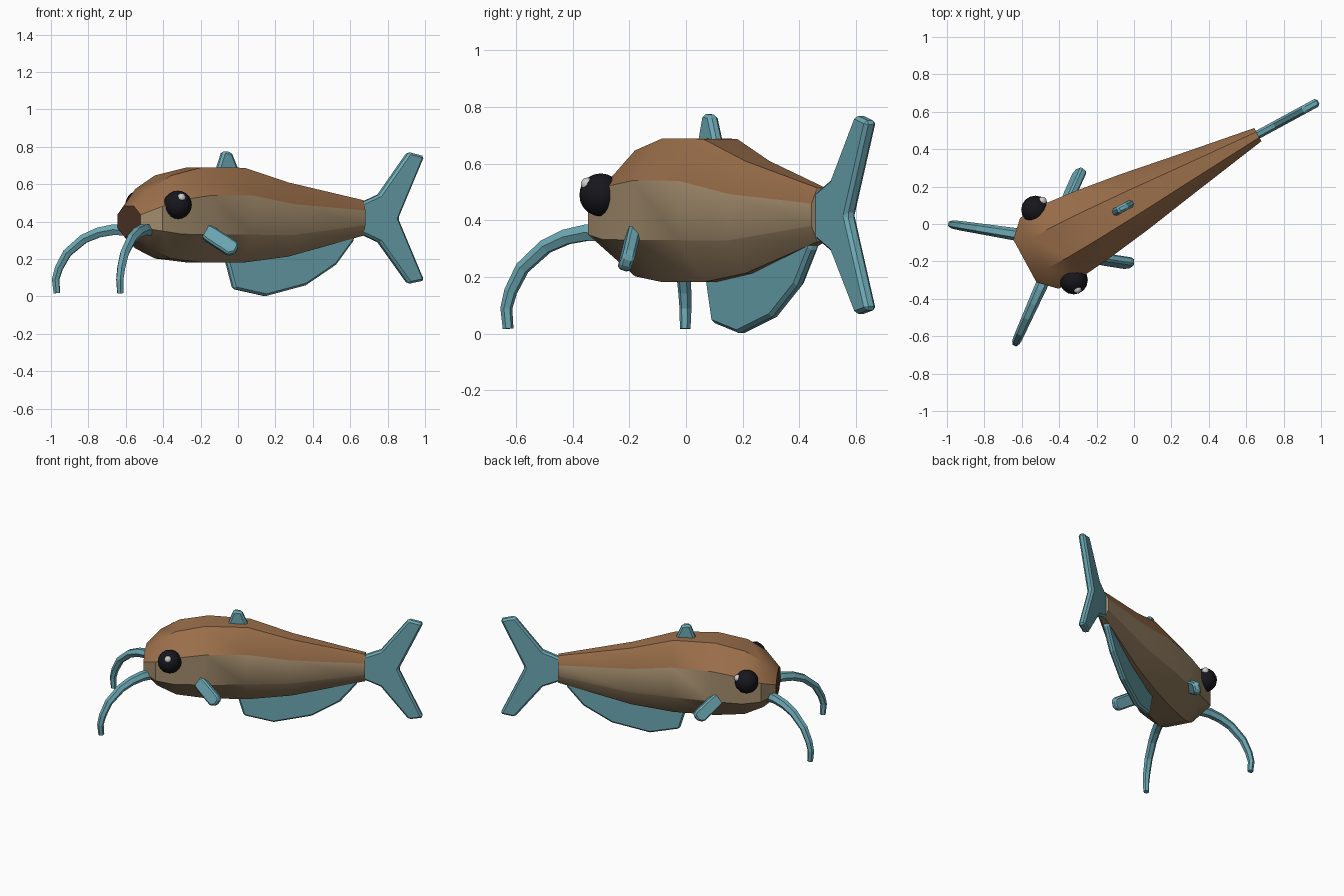
import bpy, bmesh, math
from mathutils import Matrix, Vector

if "Cube" in bpy.data.objects:
    bpy.data.objects.remove(bpy.data.objects["Cube"])

# The fish is modelled along its own axis (x = head to tail), then turned in plan
PLACE = Matrix.Rotation(math.radians(28.5), 4, 'Z') @ Matrix.Translation((0, 0.104, 0))


def material(name, rgb):
    m = bpy.data.materials.new(name)
    m.diffuse_color = (*rgb, 1)
    m.use_nodes = True
    m.node_tree.nodes["Principled BSDF"].inputs["Base Color"].default_value = m.diffuse_color
    return m


BACK = material("back_brown", (0.33, 0.16, 0.07))
SIDE = material("side_tan", (0.36, 0.26, 0.15))
BELLY = material("belly_brown", (0.26, 0.18, 0.10))
MOUTH = material("mouth_brown", (0.09, 0.04, 0.02))
TEAL = material("fin_teal", (0.15, 0.39, 0.45))
BLACK = material("eye_black", (0.008, 0.008, 0.012))
GLINT = material("eye_glint", (0.6, 0.6, 0.6))


def finish(name, bm, mats, bevel=0, matrix=PLACE):
    bmesh.ops.recalc_face_normals(bm, faces=bm.faces)
    bm.transform(matrix)
    me = bpy.data.meshes.new(name)
    bm.to_mesh(me)
    bm.free()
    for m in mats:
        me.materials.append(m)
    ob = bpy.data.objects.new(name, me)
    bpy.context.collection.objects.link(ob)
    if bevel:
        mod = ob.modifiers.new("chamfer", 'BEVEL')
        mod.width, mod.segments = bevel, 1
        mod.limit_method = 'ANGLE'
    return ob


def smooth(ob, degrees):
    bpy.ops.object.select_all(action='DESELECT')
    ob.select_set(True)
    bpy.context.view_layer.objects.active = ob
    bpy.ops.object.shade_smooth_by_angle(angle=math.radians(degrees))


def loft(rings):
    bm = bmesh.new()
    rows = [[bm.verts.new(p) for p in ring] for ring in rings]
    n = len(rows[0])
    for a, b in zip(rows, rows[1:]):
        for i in range(n):
            j = (i + 1) % n
            bm.faces.new((a[i], a[j], b[j], b[i]))
    bm.faces.new(rows[0])
    bm.faces.new(rows[-1])
    return bm


def plate(name, pts, thick, bevel=0.012, origin=(0, 0, 0), ax=(1, 0, 0), ay=(0, 0, 1)):
    # Outline in the plane of ax, ay, given an even thickness
    o, ax, ay = Vector(origin), Vector(ax).normalized(), Vector(ay).normalized()
    n = ax.cross(ay).normalized() * thick / 2
    bm = loft([[o + ax * p + ay * q + n * s for p, q in pts] for s in (-1, 1)])
    return finish(name, bm, [TEAL], bevel)


# Body: eight-sided sections (position, half width, bottom, top)
sections = [(-0.607, 0.13, 0.32, 0.485), (-0.52, 0.215, 0.257, 0.575),
            (-0.40, 0.222, 0.203, 0.647), (-0.21, 0.203, 0.182, 0.69),
            (0.06, 0.165, 0.182, 0.688), (0.335, 0.118, 0.213, 0.61),
            (0.81, 0.04, 0.325, 0.515)]
k = 1 / math.cos(math.pi / 8)
octagon = [(k * math.cos((i + 0.5) * math.pi / 4), k * math.sin((i + 0.5) * math.pi / 4))
           for i in range(8)]
bm = loft([[(u, w * c, (lo + hi) / 2 + (hi - lo) / 2 * s) for c, s in octagon]
           for u, w, lo, hi in sections])
bm.normal_update()
bmesh.ops.recalc_face_normals(bm, faces=bm.faces)
for f in bm.faces:
    z = f.normal.z
    f.material_index = 0 if z > 0.35 else 2 if z < -0.35 else 1
    if f.normal.x < -0.95:
        f.material_index = 3
smooth(finish("body", bm, [BACK, SIDE, BELLY, MOUTH]), 32)

# Upright fins on the centre line
plate("tail_fin", [(0.74, 0.47), (0.80, 0.50), (0.91, 0.545), (1.09, 0.772), (1.183, 0.75),
                   (1.025, 0.417), (1.183, 0.085), (1.09, 0.068), (0.91, 0.29),
                   (0.80, 0.335), (0.74, 0.36)], 0.046)
plate("anal_fin", [(-0.03, 0.30), (-0.017, 0.185), (0.026, 0.04), (0.22, 0.002),
                   (0.464, 0.06), (0.648, 0.17), (0.76, 0.305), (0.75, 0.37),
                   (0.45, 0.40)], 0.042)
plate("dorsal_fin", [(-0.10, 0.61), (-0.04, 0.777), (0.012, 0.772), (0.085, 0.61)], 0.042)

for s, side in ((-1, "right"), (1, "left")):
    # Paddle fin: swept back, outwards and down
    plate("pectoral_fin_" + side,
          [(-0.05, -0.035), (-0.05, 0.035), (0.03, 0.045), (0.165, 0.045),
           (0.19, 0.015), (0.185, -0.03), (0.165, -0.042), (0.03, -0.042)],
          0.045, 0.01, (-0.236, 0.19 * s, 0.345), (0.67, 0.51 * s, -0.54), (-0.6, 0, -0.75))

    # Barbel: tapered six-sided tube drooping in a vertical plane
    path = [(-0.04, 0.355), (0.05, 0.357), (0.13, 0.342), (0.21, 0.308), (0.30, 0.232),
            (0.345, 0.15), (0.362, 0.09), (0.355, 0.018)]
    out, across = Vector((-0.795, 0.607 * s, 0)), Vector((0.607 * s, 0.795, 0))
    base = Vector((-0.57, 0.14 * s, 0))
    rings = []
    for i, (d, z) in enumerate(path):
        a, b = path[max(i - 1, 0)], path[min(i + 1, len(path) - 1)]
        t = Vector((b[0] - a[0], b[1] - a[1])).normalized()
        up = out * -t.y + Vector((0, 0, t.x))
        r = 0.035 - 0.016 * i / (len(path) - 1)
        centre = base + out * d + Vector((0, 0, z))
        rings.append([centre + up * r * math.sin(j * math.pi / 3)
                      + across * r * math.cos(j * math.pi / 3) for j in range(6)])
    finish("barbel_" + side, loft(rings), [TEAL])

    # Eye with a small raised glint
    eye = PLACE @ Vector((-0.427, 0.214 * s, 0.49))
    offset = Vector((0.02, -0.048, 0.038) if s < 0 else (0.037, 0.047, 0.032))
    for name, pos, r, mat in (("eye_", eye, 0.076, BLACK),
                              ("eye_glint_", eye + offset, 0.023, GLINT)):
        bm = bmesh.new()
        bmesh.ops.create_uvsphere(bm, u_segments=16, v_segments=10, radius=r)
        smooth(finish(name + side, bm, [mat], matrix=Matrix.Translation(pos)), 60)
